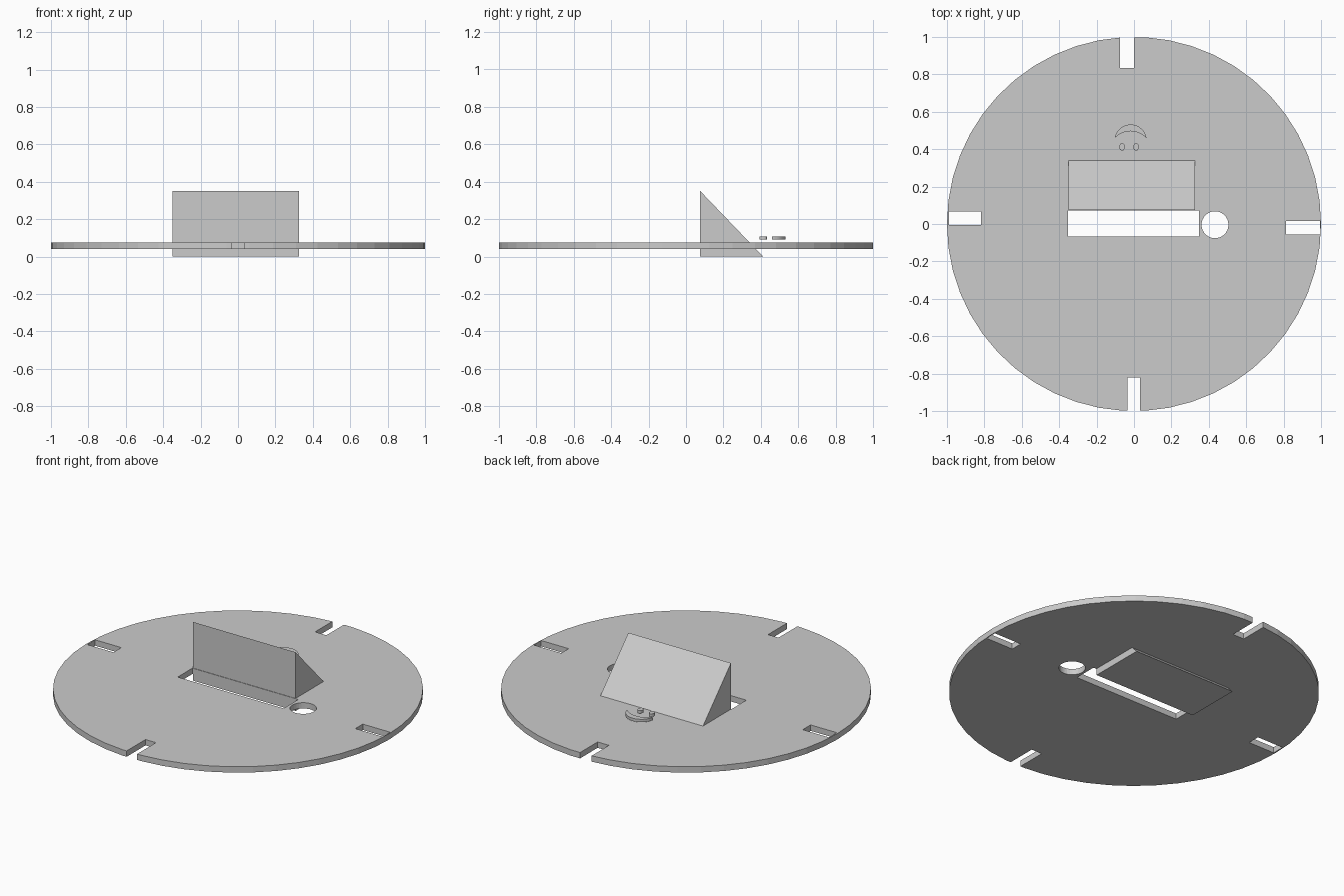
import bpy, bmesh, math

old = bpy.data.objects.get("Cube")
if old:
    bpy.data.objects.remove(old, do_unlink=True)

GREY = (0.6, 0.6, 0.6, 1)
grey = bpy.data.materials.new("plain grey")
grey.use_nodes = True
grey.diffuse_color = GREY
grey.node_tree.nodes["Principled BSDF"].inputs["Base Color"].default_value = GREY


def prism(name, points, depth):
    """Extrude a flat outline of 3D points along the depth vector."""
    bm = bmesh.new()
    face = bm.faces.new([bm.verts.new(p) for p in points])
    ext = bmesh.ops.extrude_face_region(bm, geom=[face], use_keep_orig=True)
    bmesh.ops.translate(bm, vec=depth, verts=[v for v in ext["geom"] if isinstance(v, bmesh.types.BMVert)])
    bmesh.ops.recalc_face_normals(bm, faces=bm.faces)
    mesh = bpy.data.meshes.new(name)
    bm.to_mesh(mesh)
    bm.free()
    mesh.materials.append(grey)
    obj = bpy.data.objects.new(name, mesh)
    bpy.context.collection.objects.link(obj)
    return obj


def ellipse(x, y, rx, ry, z, sides):
    turn = [math.tau * i / sides for i in range(sides)]
    return [(x + rx * math.cos(a), y + ry * math.sin(a), z) for a in turn]


def rect(x0, x1, y0, y1, z):
    return [(x0, y0, z), (x1, y0, z), (x1, y1, z), (x0, y1, z)]


def arc(x, y, half, rise, z, steps=16):
    """Circular arc from right to left over a chord."""
    r = (half ** 2 + rise ** 2) / (2 * rise)
    sweep = math.asin(half / r)
    pts = []
    for i in range(steps + 1):
        a = sweep * (1 - 2 * i / steps)
        pts.append((x + r * math.sin(a), y + rise - r + r * math.cos(a), z))
    return pts


# Round base plate
plate = prism("base_plate", ellipse(0, 0, 1, 1, 0.04, 50), (0, 0, 0.035))

# Rim notches, centre slot and round hole
cuts = [
    rect(-0.075, 0, 0.833, 1.1, -0.1),
    rect(-0.036, 0.033, -1.1, -0.82, -0.1),
    rect(-0.99, -0.818, -0.006, 0.068, -0.1),
    rect(0.813, 0.994, -0.055, 0.015, -0.1),
    rect(-0.352, 0.347, -0.066, 0.073, -0.1),
    ellipse(0.433, -0.004, 0.072, 0.072, -0.1, 30),
]
cutters = []
for outline in cuts:
    cutter = prism("cutter", outline, (0, 0, 0.4))
    cutter.hide_render = True
    cutters.append(cutter)
    mod = plate.modifiers.new("cut", "BOOLEAN")
    mod.operation = "DIFFERENCE"
    mod.solver = "EXACT"
    mod.object = cutter

# Bake the cuts and drop the cutters
deps = bpy.context.evaluated_depsgraph_get()
baked = bpy.data.meshes.new_from_object(plate.evaluated_get(deps))
plate.modifiers.clear()
plate.data = baked
for cutter in cutters:
    bpy.data.objects.remove(cutter, do_unlink=True)

# Wedge standing through the plate
prism("wedge", [(-0.35, 0.076, 0), (-0.35, 0.412, 0), (-0.35, 0.076, 0.35)], (0.677, 0, 0))

# Smiling face floating above the plate
FACE_Z, THICK = 0.09, (0, 0, 0.017)
for side, x in (("right", -0.064), ("left", 0.011)):
    prism(side + "_eye", ellipse(x, 0.412, 0.015, 0.02, FACE_Z, 20), THICK)
outer = arc(-0.018, 0.459, 0.085, 0.073, FACE_Z)
inner = arc(-0.018, 0.459, 0.085, 0.037, FACE_Z)
prism("mouth", outer + inner[-2:0:-1], THICK)
